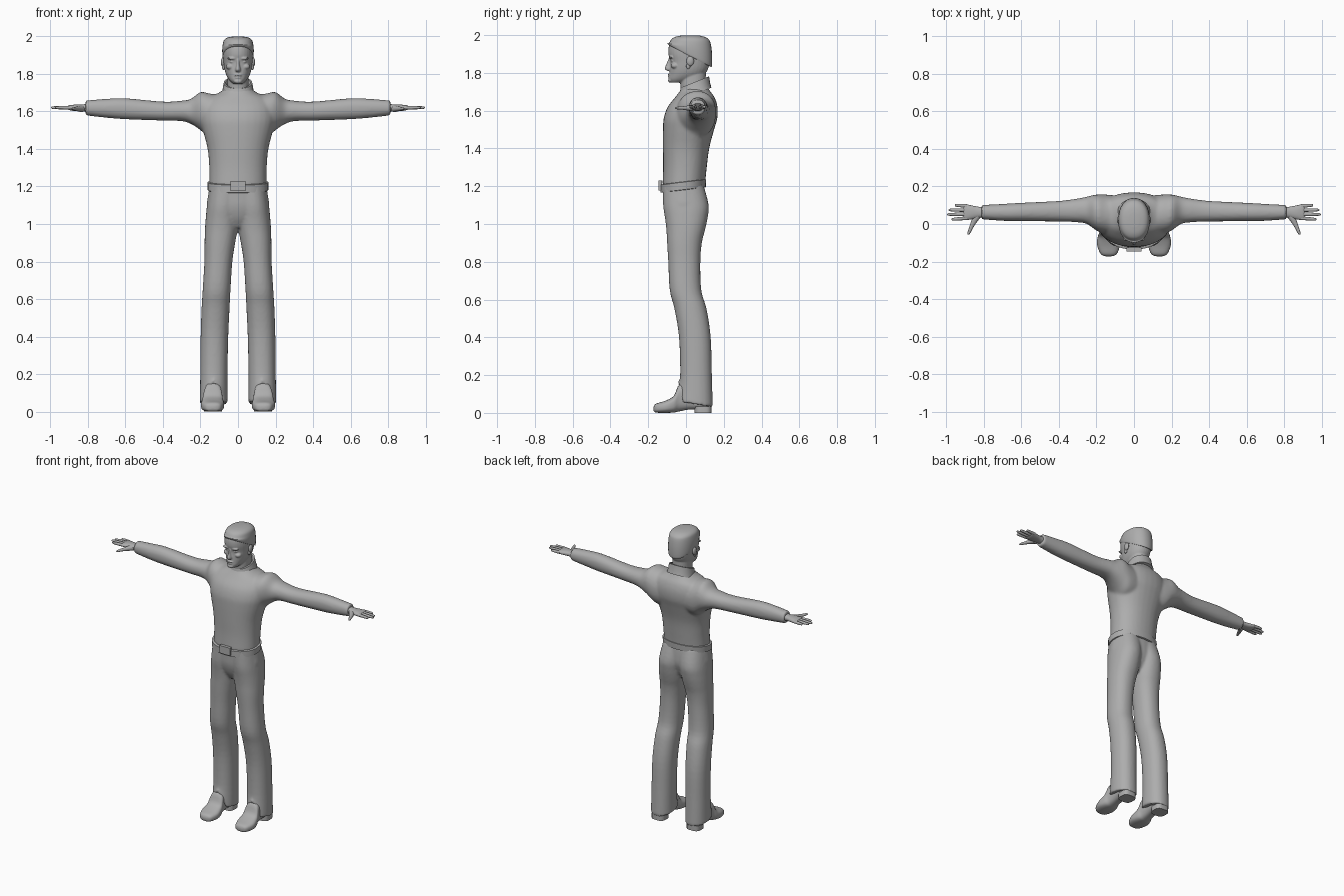
import bpy, bmesh, math
from mathutils import Vector, Matrix

grey = bpy.data.materials.new("plain grey")
grey.diffuse_color = (0.42, 0.42, 0.42, 1)
N = 32


def ring(axis, p, u0, u1, v0, v1, e=2.2, tilt=0.0):
    """Superellipse across an axis. z: u=x v=y; x: u=y v=z; y: u=x v=z."""
    pts = []
    for i in range(N):
        t = 2 * math.pi * i / N
        c, s = math.cos(t), math.sin(t)
        u = (u0 + u1) / 2 + (u1 - u0) / 2 * math.copysign(abs(c) ** (2 / e), c)
        v = (v0 + v1) / 2 + (v1 - v0) / 2 * math.copysign(abs(s) ** (2 / e), s)
        if axis == "z":
            pts.append(Vector((u, v, p + tilt * (v - 0.03))))
        elif axis == "x":
            pts.append(Vector((p, u, v)))
        else:
            pts.append(Vector((u, p, v)))
    return pts


def rings(axis, table, e=2.2, tilt=0.0):
    return [ring(axis, *row, e=e, tilt=tilt) for row in table]


def sym(table):
    """Rows (z, half width, front, back) to full rows."""
    return [(z, -a, a, f, b) for z, a, f, b in table]


def refine(rows, k=4):
    """Catmull-Rom interpolation between the rings."""
    out = []
    for j in range(len(rows) - 1):
        r = [rows[max(j - 1, 0)], rows[j], rows[j + 1], rows[min(j + 2, len(rows) - 1)]]
        for m in range(k):
            t = m / k
            out.append([0.5 * (2 * b + (c - a) * t + (2 * a - 5 * b + 4 * c - d) * t * t
                               + (3 * b - a - 3 * c + d) * t ** 3) for a, b, c, d in zip(*r)])
    return out + [rows[-1]]


def loft(bm, rows, smooth=True, mirror=False):
    rows = refine(rows) if smooth else rows
    for s in ((1, -1) if mirror else (1,)):
        vs = [[bm.verts.new((p.x * s, p.y, p.z)) for p in r] for r in rows]
        for a, b in zip(vs, vs[1:]):
            for i in range(N):
                bm.faces.new((a[i], a[(i + 1) % N], b[(i + 1) % N], b[i]))
        for r in (vs[0], vs[-1]):
            c = bm.verts.new(sum((v.co for v in r), Vector()) / N)
            for i in range(N):
                bm.faces.new((r[i], r[(i + 1) % N], c))


def blob(bm, pos, size, mirror=False):
    for s in ((1, -1) if mirror else (1,)):
        m = Matrix.Translation((pos[0] * s, pos[1], pos[2])) @ Matrix.Diagonal((*size, 1))
        bmesh.ops.create_uvsphere(bm, u_segments=20, v_segments=12, radius=1, matrix=m)


def box(bm, pos, size, mirror=False):
    for s in ((1, -1) if mirror else (1,)):
        m = Matrix.Translation((pos[0] * s, pos[1], pos[2])) @ Matrix.Diagonal((*size, 1))
        bmesh.ops.create_cube(bm, size=1, matrix=m)


def finish(name, bm, voxel=0, passes=0):
    bmesh.ops.recalc_face_normals(bm, faces=bm.faces[:])
    for f in bm.faces:
        f.smooth = True
    for e in bm.edges:
        e.smooth = e.calc_face_angle(0) < 0.75
    me = bpy.data.meshes.new(name)
    bm.to_mesh(me)
    bm.free()
    me.materials.append(grey)
    ob = bpy.data.objects.new(name, me)
    bpy.context.collection.objects.link(ob)
    if voxel:
        r = ob.modifiers.new("blend", "REMESH")
        r.mode, r.voxel_size, r.use_smooth_shade = "VOXEL", voxel, True
        s = ob.modifiers.new("soften", "SMOOTH")
        s.factor, s.iterations = 0.5, passes


# jacket: torso and sleeves blended together
bm = bmesh.new()
loft(bm, rings("z", sym([
    (1.20, .152, -.125, .10), (1.30, .153, -.121, .11), (1.40, .162, -.122, .123),
    (1.50, .187, -.122, .149), (1.56, .20, -.118, .166), (1.62, .195, -.097, .167),
    (1.67, .165, -.058, .152), (1.70, .10, -.035, .13), (1.725, .07, -.02, .115)])))
loft(bm, rings("x", [
    (.08, -.06, .15, 1.46, 1.685), (.15, -.055, .157, 1.46, 1.695), (.20, -.035, .157, 1.50, 1.703),
    (.25, .0, .146, 1.533, 1.667), (.30, .009, .136, 1.548, 1.657), (.40, .013, .123, 1.551, 1.652),
    (.60, .015, .113, 1.558, 1.67), (.70, .017, .107, 1.566, 1.667), (.80, .024, .102, 1.577, 1.659),
    (.812, .025, .101, 1.578, 1.658)]), mirror=True)
finish("jacket", bm, .009, 6)

# stand-up collar, higher at the back
bm = bmesh.new()
loft(bm, rings("z", sym([(1.68, .092, -.045, .135), (1.705, .083, -.036, .128),
                         (1.745, .076, -.028, .122), (1.745, .066, -.018, .112),
                         (1.72, .055, -.005, .10)]), tilt=.4), smooth=False)
finish("collar", bm)

# belt and buckle
bm = bmesh.new()
loft(bm, rings("z", sym([(1.185, .157, -.13, .10), (1.187, .162, -.136, .105),
                         (1.227, .163, -.136, .107), (1.229, .155, -.128, .10)]), tilt=.12), smooth=False)
finish("belt", bm)
bm = bmesh.new()
box(bm, (0, -.136, 1.203), (.08, .02, .052))
finish("buckle", bm)

# trousers: pelvis and legs, hem slit at the front
bm = bmesh.new()
loft(bm, rings("z", sym([(1.21, .15, -.124, .094), (1.15, .16, -.122, .10), (1.09, .164, -.118, .10),
                         (1.03, .12, -.10, .08), (.98, .05, -.07, .05)])))
legs = rings("z", [
    (1.21, -.02, .148, -.122, .092), (1.10, -.01, .165, -.121, .12), (1.03, -.004, .172, -.111, .114),
    (.97, .002, .176, -.104, .101), (.90, .015, .178, -.10, .084), (.80, .03, .179, -.094, .076),
    (.65, .04, .188, -.086, .081), (.55, .045, .194, -.061, .109), (.40, .052, .199, -.037, .131),
    (.20, .056, .201, -.031, .137)])
hem = ring("z", .048, .056, .204, -.043, .142, tilt=-.16)
for i, p in enumerate(hem):
    p.z += .11 * max(0, 1 - abs(i - N * 3 // 4) / 4)
loft(bm, legs + [hem], mirror=True)
finish("trousers", bm, .008, 4)

# shoes with separate heels
bm = bmesh.new()
loft(bm, rings("y", [
    (-.172, .12, .15, .012, .03), (-.16, .092, .177, .002, .048), (-.11, .074, .197, .0, .064),
    (-.065, .078, .192, .002, .09), (-.035, .086, .182, .008, .15), (.02, .09, .176, .018, .15),
    (.10, .09, .176, .018, .11), (.13, .10, .166, .02, .08)], e=2.8), mirror=True)
finish("shoes", bm)
bm = bmesh.new()
loft(bm, rings("z", [(0, .085, .181, .045, .136), (.035, .085, .181, .045, .136)], e=3),
     smooth=False, mirror=True)
finish("shoe_heels", bm)

# hands: palm, four fingers and thumb
bm = bmesh.new()
loft(bm, rings("x", [(.78, .037, .09, 1.592, 1.643), (.83, .032, .092, 1.60, 1.637),
                     (.87, .024, .10, 1.602, 1.636), (.90, .02, .106, 1.607, 1.632),
                     (.908, .024, .102, 1.612, 1.627)]), mirror=True)
for y, spread, tip in ((.031, -.006, .972), (.052, -.001, .995), (.074, .001, .987), (.096, .004, .955)):
    rows = []
    for t, r in ((0, .0095), (.5, .009), (.9, .007), (1, .003)):
        cy, x = y + spread * t, .89 + (tip - .89) * t
        rows.append((x, cy - r, cy + r, 1.62 - r, 1.62 + r))
    loft(bm, rings("x", rows), mirror=True)
thumb = [(.04, .835, .022), (.01, .853, .016), (-.02, .868, .011), (-.048, .88, .008), (-.057, .883, .003)]
loft(bm, rings("y", [(y, x - r, x + r, 1.614 - r * .8, 1.614 + r * .8) for y, x, r in thumb]), mirror=True)
finish("hands", bm)

# head: skull, neck and face features blended together
skull = [(1.748, .026, -.08, -.01), (1.765, .045, -.09, .05), (1.79, .061, -.088, .095),
         (1.82, .071, -.086, .116), (1.86, .077, -.084, .126), (1.90, .08, -.093, .132),
         (1.94, .079, -.091, .131), (1.97, .073, -.077, .118), (1.987, .057, -.05, .095)]
bm = bmesh.new()
loft(bm, rings("z", sym(skull)))
loft(bm, rings("z", sym([(1.67, .06, -.02, .10), (1.74, .057, -.03, .104), (1.80, .057, -.03, .105)])))
loft(bm, rings("z", sym([(1.811, .012, -.10, -.05), (1.822, .015, -.113, -.05), (1.85, .009, -.103, -.05),
                         (1.878, .008, -.092, -.05)])))
blob(bm, (.032, -.08, 1.882), (.026, .012, .007), True)      # brows
blob(bm, (.031, -.072, 1.864), (.014, .009, .006), True)     # eyes
blob(bm, (.042, -.058, 1.838), (.022, .022, .016), True)     # cheekbones
blob(bm, (0, -.088, 1.792), (.02, .009, .005))               # lips
blob(bm, (0, -.087, 1.779), (.017, .009, .005))
blob(bm, (0, -.083, 1.76), (.022, .012, .012))               # chin
finish("head", bm, .004, 3)

# ears
bm = bmesh.new()
blob(bm, (.08, .022, 1.862), (.011, .02, .026), True)
blob(bm, (.077, .012, 1.836), (.008, .011, .016), True)
finish("ears", bm)

# short hair: a shell whose lower edge slopes down to the nape
bm = bmesh.new()
rows = rings("z", sym([(1.885, .075, -.082, .125), (1.888, .082, -.095, .137)]), tilt=-.5)
rows += rings("z", sym([(1.925, .084, -.098, .138)]), tilt=-.25)
rows += rings("z", sym([(1.958, .081, -.09, .13), (1.98, .074, -.075, .117), (1.993, .056, -.05, .092),
                        (1.999, .028, -.015, .06)]))
loft(bm, rows)
finish("hair", bm)
